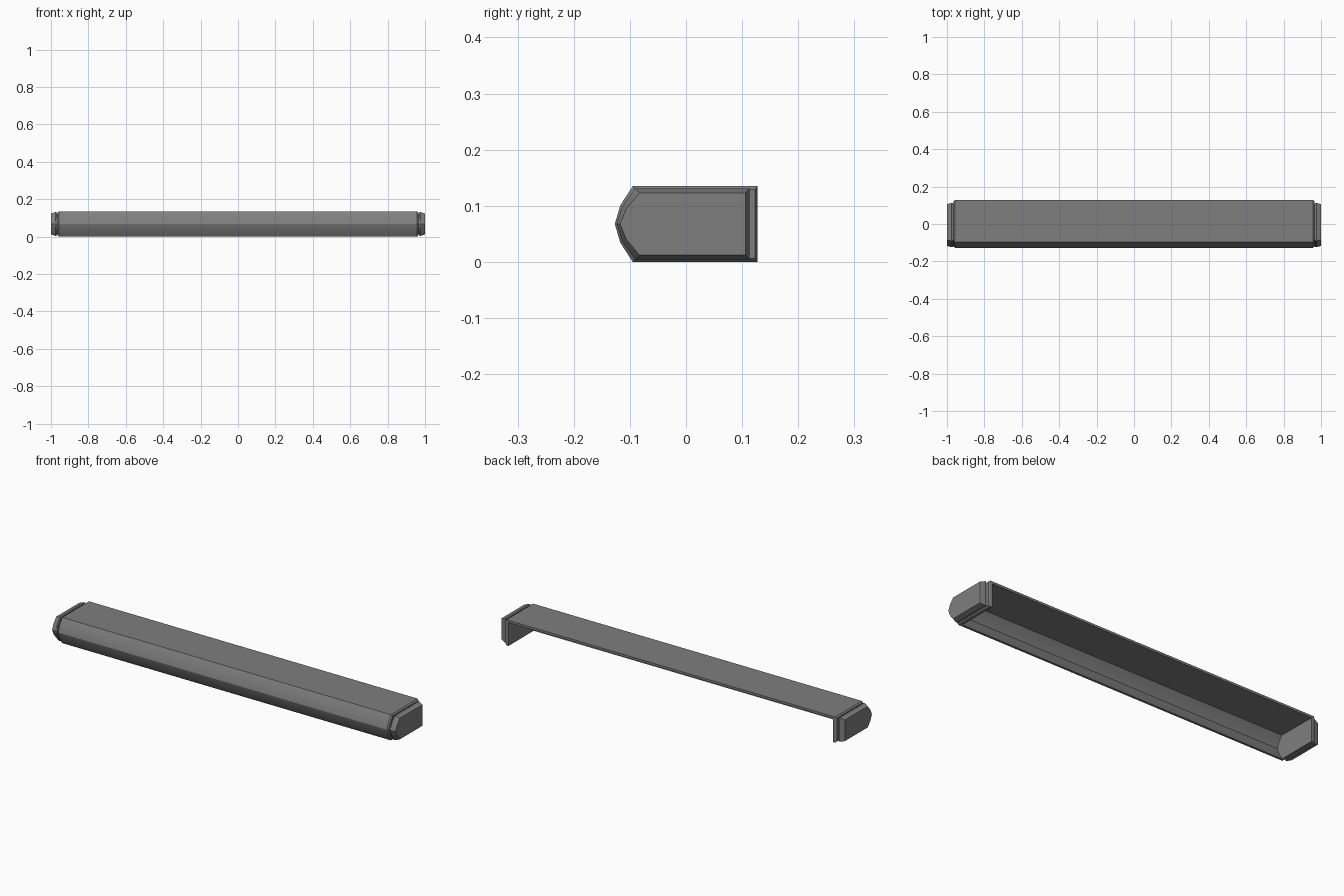
import bpy, bmesh, math

old = bpy.data.objects.get("Cube")
if old:
    bpy.data.objects.remove(old)

grey = bpy.data.materials.new("mid_grey")
grey.use_nodes = True
grey.diffuse_color = (0.21, 0.21, 0.21, 1)
grey.node_tree.nodes["Principled BSDF"].inputs["Base Color"].default_value = grey.diffuse_color

HALF, HEIGHT, BACK, THICK = 0.96, 0.135, 0.127, 0.012
NOSE = [(-0.095, 0), (-0.117, 0.034), (-0.127, 0.0675), (-0.117, 0.101), (-0.095, HEIGHT)]


def section(inset, back=BACK):
    """Bullet-shaped outline, shrunk by inset, closed by a straight back."""
    k = 1 - 2 * inset / HEIGHT
    mid = HEIGHT / 2
    pts = [(y + inset * (0.8 + 0.2 * abs(z - mid) / mid), mid + (z - mid) * k) for y, z in NOSE]
    return pts + [(back, HEIGHT - inset), (back, inset)]


def loft(name, rings, capped=True):
    """Skin a list of (x, outline) rings, optionally closing both ends."""
    bm = bmesh.new()
    loops = [[bm.verts.new((x, y, z)) for y, z in pts] for x, pts in rings]
    n = len(loops[0])
    for a, b in zip(loops, loops[1:]):
        for i in range(n):
            j = (i + 1) % n
            bm.faces.new((a[i], a[j], b[j], b[i]))
    if capped:
        bm.faces.new(loops[0])
        bm.faces.new(loops[-1])
    bmesh.ops.recalc_face_normals(bm, faces=bm.faces)
    mesh = bpy.data.meshes.new(name)
    bm.to_mesh(mesh)
    bm.free()
    mesh.materials.append(grey)
    ob = bpy.data.objects.new(name, mesh)
    bpy.context.collection.objects.link(ob)
    bpy.ops.object.select_all(action="DESELECT")
    ob.select_set(True)
    bpy.context.view_layer.objects.active = ob
    bpy.ops.object.shade_smooth_by_angle(angle=math.radians(32))
    return ob


# Curved front and flat top as one sheet, open at the back and underneath
outer = section(0)[:6]
inner = [(y + THICK, HEIGHT / 2 + (z - HEIGHT / 2) * 0.84) for y, z in NOSE]
inner[0] = (NOSE[0][0] + THICK, 0)
inner.append((BACK, HEIGHT - THICK))
shell = outer + inner[::-1]
loft("front_and_top_panel", [(-HALF + 0.01, shell), (HALF - 0.01, shell)])

# End walls with a chamfered rim, a recessed neck and a tapered end cap
for side, s in (("left", 1), ("right", -1)):
    loft(side + "_end_wall", [(s * 0.945, section(0)), (s * 0.957, section(0)),
                              (s * 0.964, section(0.006, BACK - 0.004))])
    loft(side + "_neck", [(s * 0.962, section(0.013, 0.106)), (s * 0.972, section(0.013, 0.106))])
    loft(side + "_end_cap", [(s * 0.969, section(0.006, 0.113)), (s * 0.975, section(0.004, 0.113)),
                             (s * 1.0, section(0.012, 0.106))])
